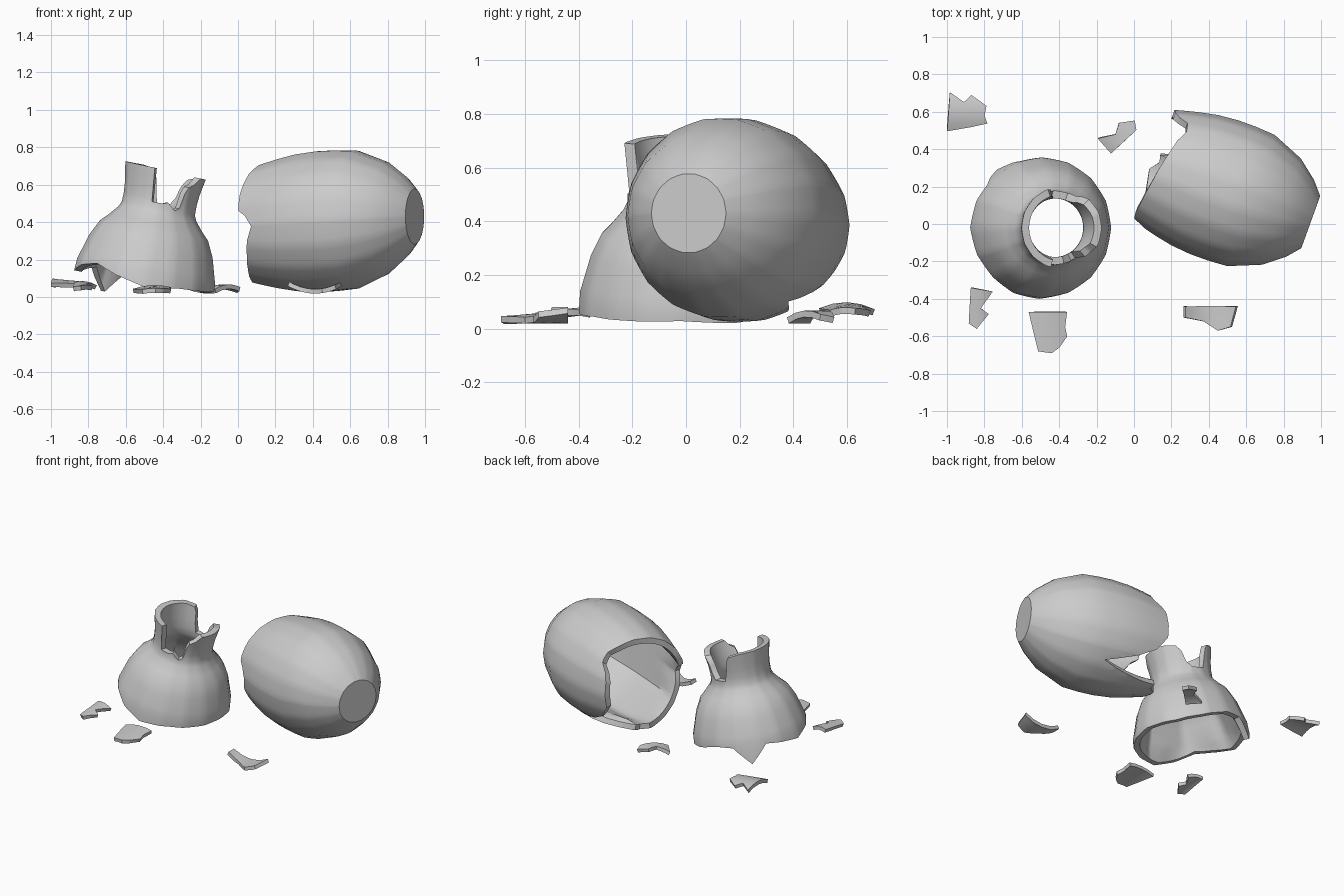
import bpy, bmesh, math
from mathutils import Vector

if "Cube" in bpy.data.objects:
    bpy.data.objects.remove(bpy.data.objects["Cube"])


def lerp(keys, t):
    """Piecewise-linear lookup in a list of (position, value) pairs."""
    if t <= keys[0][0]:
        return keys[0][1]
    for (a, va), (b, vb) in zip(keys, keys[1:]):
        if t <= b:
            return va + (vb - va) * (t - a) / (b - a)
    return keys[-1][1]


def facet(deg, sides, phase=0):
    """Radius factor that turns a circle into a regular polygon."""
    step = 360 / sides
    off = math.radians((deg - phase) % step - step / 2)
    return math.cos(math.radians(step / 2)) / math.cos(off)


def finish(bm, name, angle, thick=0):
    mesh = bpy.data.meshes.new(name)
    bm.to_mesh(mesh)
    bm.free()
    ob = bpy.data.objects.new(name, mesh)
    bpy.context.collection.objects.link(ob)
    bpy.ops.object.select_all(action='DESELECT')
    bpy.context.view_layer.objects.active = ob
    ob.select_set(True)
    if thick:
        sol = ob.modifiers.new("thickness", 'SOLIDIFY')
        sol.thickness, sol.offset = thick, 0
        bpy.ops.object.modifier_apply(modifier=sol.name)
    bpy.ops.object.shade_smooth_by_angle(angle=math.radians(angle))


def shell(name, profile, low, high, origin, axes, sides, thick, inner, cap=False):
    """Turned shell with a coarser inside; both ends follow break lines (degrees, height).
    inner = (sides, phase, height where the inside becomes round)."""
    P, Q, A = [Vector(a).normalized() for a in axes]
    step = 360 / sides
    degs = sorted({round(k[0], 2) for k in low + high if k[0] < 360}
                  | {round(i * step / 4, 2) for i in range(sides * 4)})
    bm = bmesh.new()
    outside, inside = [], []
    for d in degs:
        lo, hi = lerp(low, d), lerp(high, d)
        c, s = math.cos(math.radians(d)), math.sin(math.radians(d))
        heights = [lo] + [min(max(p[0], lo), hi) for p in profile[1:-1]] + [hi]
        o, i = [], []
        for h in heights:
            r = lerp(profile, h) * facet(d, sides) ** 0.6
            o.append(bm.verts.new(Vector(origin) + A * h + (P * c + Q * s) * r))
            deep = hi - h if cap else min(h - lo, hi - h)
            mix = max(0, min(1, deep / .08, (inner[2] - h) / .08))
            hin = min(max(h, lo + thick), hi) if cap else h
            r = (lerp(profile, hin) - thick) * (1 + mix * (facet(d, inner[0], inner[1]) - 1))
            i.append(bm.verts.new(Vector(origin) + A * hin + (P * c + Q * s) * r))
        outside.append(o)
        inside.append(i)
    n = len(degs)
    for k in range(n):
        a, b = outside[k], outside[(k + 1) % n]
        p, q = inside[k], inside[(k + 1) % n]
        for j in range(len(a) - 1):
            bm.faces.new((a[j], b[j], b[j + 1], a[j + 1]))
            bm.faces.new((p[j], p[j + 1], q[j + 1], q[j]))
        bm.faces.new((a[-1], b[-1], q[-1], p[-1]))
        if not cap:
            bm.faces.new((a[0], p[0], q[0], b[0]))
    if cap:
        bm.faces.new([col[0] for col in reversed(outside)])
        bm.faces.new([col[0] for col in inside])
    if P.cross(Q).dot(A) < 0:
        bmesh.ops.reverse_faces(bm, faces=bm.faces[:])
    bmesh.ops.remove_doubles(bm, verts=bm.verts[:], dist=0.0005)
    finish(bm, name, 32)


def shard(name, outline, z, bend, along, tilt=(0, 0)):
    """Small bent fragment; bend is the rise at its middle across the given direction."""
    bm = bmesh.new()
    face = bm.faces.new([bm.verts.new((x, y, 0)) for x, y in outline])
    face.normal_update()
    if face.normal.z < 0:
        face.normal_flip()
    bmesh.ops.triangulate(bm, faces=[face])
    bmesh.ops.subdivide_edges(bm, edges=bm.edges[:], cuts=3, use_grid_fill=True)
    mid = sum((v.co for v in bm.verts), Vector()) / len(bm.verts)
    w = Vector((math.cos(along), math.sin(along), 0))
    half = max(abs((v.co - mid).dot(w)) for v in bm.verts)
    for v in bm.verts:
        q = v.co - mid
        v.co.z = z + bend * (1 - (q.dot(w) / half) ** 2) + tilt[0] * q.x + tilt[1] * q.y
    finish(bm, name, 40, 0.024)


# standing shoulder and neck, leaning a little to the right
shell("vase_top",
      [(-0.12, .385), (0.05, .375), (0.09, .363), (.186, .335), (.27, .294), (.31, .255),
       (.36, .213), (.39, .199), (.44, .198), (.5, .203), (.57, .216), (.64, .226)],
      [(0, .01), (35, -.01), (60, 0), (90, .03), (108, .02), (125, -.1), (142, .02),
       (160, .0), (180, -.02), (205, .02), (225, .04), (245, 0), (270, -.035),
       (300, -.01), (330, 0), (360, .01)],
      [(0, .59), (20, .59), (45, .57), (54, .53), (60, .46), (70, .42), (95, .42),
       (101, .49), (105, .56), (110, .59), (130, .605), (180, .605), (254, .6), (258, .42),
       (275, .42), (283, .43), (297, .395), (304, .41), (308, .49), (312, .53),
       (322, .55), (332, .59), (360, .59)],
      (-.5, -.02, .09), ((.98, 0, -.19), (0, 1, 0), (.19, 0, .98)), 16, .042, (7, 28, .36))

# lower body lying on its side, base to the right
shell("vase_body",
      [(0, .148), (.06, .218), (.166, .302), (.34, .373), (.45, .38), (.55, .38), (.66, .37),
       (.76, .35), (.84, .33), (.95, .3)],
      [(0, 0), (360, 0)],
      [(0, .89), (18, .88), (28, .85), (36, .8), (48, .79), (60, .82), (90, .86), (120, .885),
       (150, .9), (166, .895), (172, .85), (182, .81), (195, .84), (215, .86), (240, .885),
       (265, .91), (275, .87), (283, .88), (288, .78), (306, .48), (318, .7), (328, .82),
       (345, .89), (360, .89)],
      (.945, .01, .43), ((.34, .94, 0), (0, 0, 1), (-.94, .34, -.05)), 18, .04, (7, 10, 2),
      cap=True)

# loose fragments on the ground
shard("shard_back_left", [(-1, .5), (-.985, .7), (-.91, .65), (-.87, .685), (-.79, .63),
      (-.80, .58), (-.785, .54), (-.88, .52)], .05, .025, math.pi / 2, (-.1, 0))
shard("shard_back_middle", [(-.19, .46), (-.12, .38), (.01, .5), (0, .55), (-.08, .54),
      (-.1, .48)], .03, .025, .7)
shard("shard_front_left", [(-.87, -.34), (-.88, -.53), (-.84, -.56), (-.78, -.48),
      (-.82, -.45), (-.76, -.36)], .04, .02, 0, (0, .12))
shard("shard_front_middle", [(-.56, -.47), (-.36, -.47), (-.37, -.55), (-.36, -.6),
      (-.4, -.66), (-.44, -.69), (-.51, -.68), (-.53, -.6)], .022, .02, 0, (0, .08))
shard("shard_front_right", [(.27, -.44), (.55, -.44), (.52, -.55), (.45, -.57), (.37, -.52),
      (.27, -.5)], .07, -.04, 0)
